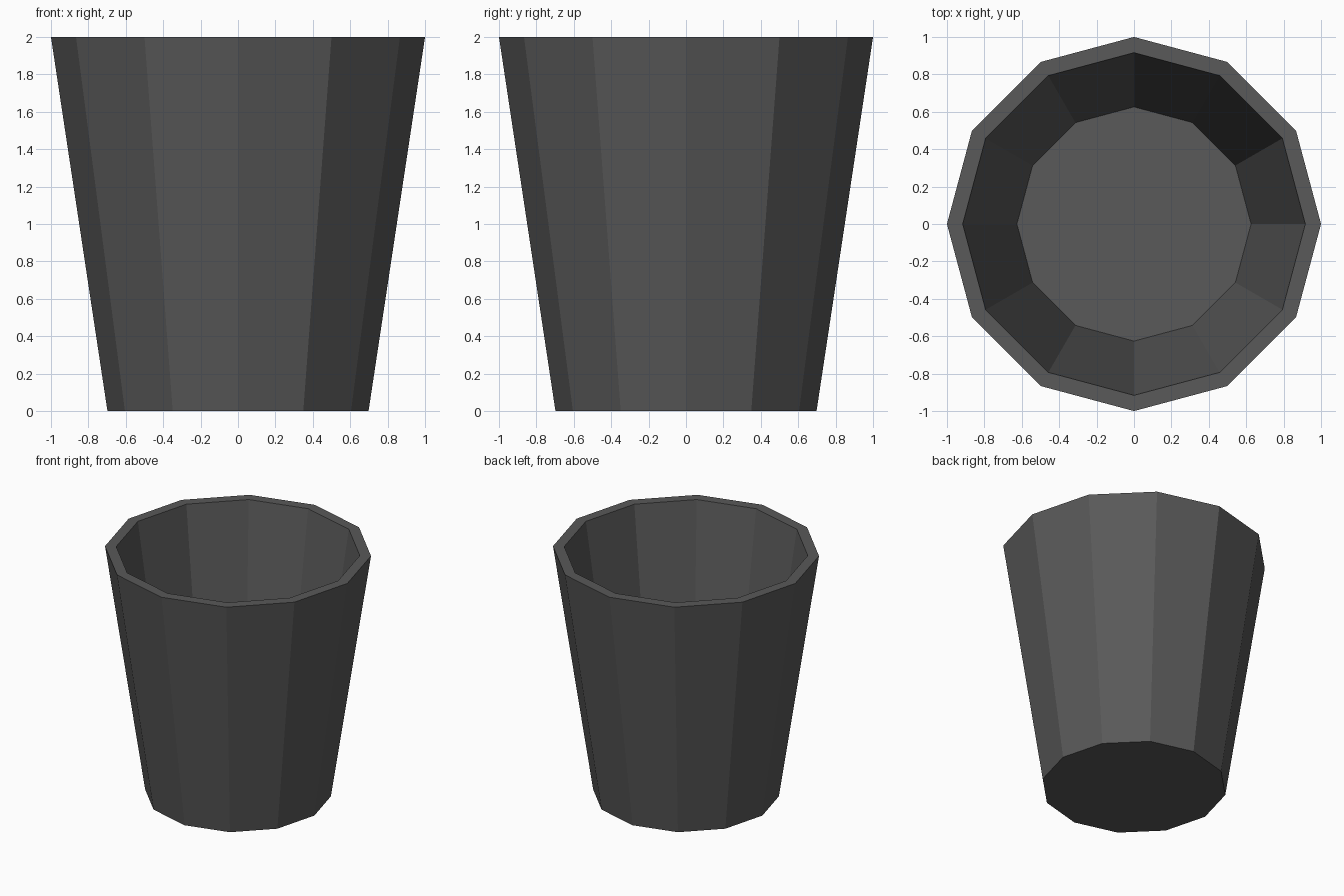
import bpy, bmesh, math

if "Cube" in bpy.data.objects:
    bpy.data.objects.remove(bpy.data.objects["Cube"])

SIDES = 12

# Single dark grey colour
grey = bpy.data.materials.new("dark_grey")
grey.diffuse_color = (0.1, 0.1, 0.1, 1)
grey.use_nodes = True
grey.node_tree.nodes["Principled BSDF"].inputs["Base Color"].default_value = grey.diffuse_color

# Wall profile (radius, height): outer base, outer rim, inner rim, inner floor
profile = [(0.698, 0.0), (1.0, 2.0), (0.916, 2.0), (0.626, 0.08)]

bm = bmesh.new()
rings = []
for r, z in profile:
    rings.append([bm.verts.new((r * math.cos(2 * math.pi * i / SIDES),
                                r * math.sin(2 * math.pi * i / SIDES), z))
                  for i in range(SIDES)])

# Outer wall, rim and inner wall
for low, high in zip(rings, rings[1:]):
    for i in range(SIDES):
        j = (i + 1) % SIDES
        bm.faces.new((low[i], low[j], high[j], high[i]))

# Underside and inner floor
bm.faces.new(rings[0][::-1])
bm.faces.new(rings[-1])
bmesh.ops.recalc_face_normals(bm, faces=bm.faces)

mesh = bpy.data.meshes.new("cup")
bm.to_mesh(mesh)
bm.free()
mesh.materials.append(grey)
bpy.context.collection.objects.link(bpy.data.objects.new("cup", mesh))
